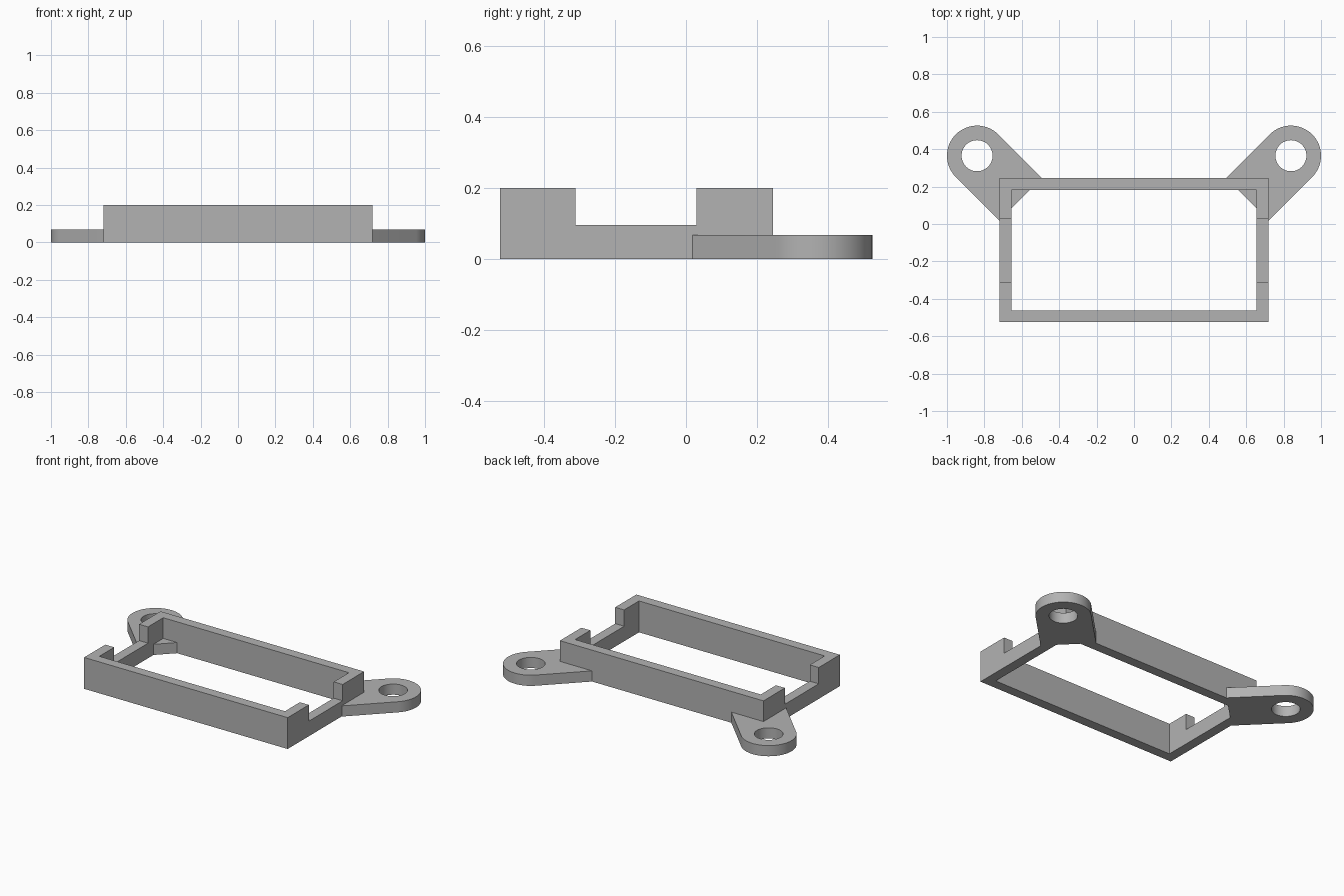
import bpy, bmesh
from math import cos, sin, pi, radians
from mathutils import Vector

if "Cube" in bpy.data.objects:
    bpy.data.objects.remove(bpy.data.objects["Cube"])

grey = bpy.data.materials.new("plain grey")
grey.use_nodes = True
grey.diffuse_color = (0.45, 0.45, 0.45, 1)
grey.node_tree.nodes["Principled BSDF"].inputs["Base Color"].default_value = (0.45, 0.45, 0.45, 1)


def prism(name, points, direction):
    """Solid made by extruding a closed planar outline."""
    bm = bmesh.new()
    face = bm.faces.new([bm.verts.new(p) for p in points])
    new = bmesh.ops.extrude_face_region(bm, geom=[face])["geom"]
    bmesh.ops.translate(bm, vec=direction, verts=[v for v in new if isinstance(v, bmesh.types.BMVert)])
    bmesh.ops.recalc_face_normals(bm, faces=bm.faces[:])
    mesh = bpy.data.meshes.new(name)
    bm.to_mesh(mesh)
    bm.free()
    mesh.materials.append(grey)
    obj = bpy.data.objects.new(name, mesh)
    bpy.context.collection.objects.link(obj)
    return obj


def cut(obj, cutter):
    """Subtract the cutter, then discard it."""
    cutter.hide_render = True
    mod = obj.modifiers.new("opening", "BOOLEAN")
    mod.operation, mod.solver, mod.object = "DIFFERENCE", "EXACT", cutter
    bpy.ops.object.select_all(action="DESELECT")
    bpy.context.view_layer.objects.active = obj
    obj.select_set(True)
    bpy.ops.object.modifier_apply(modifier=mod.name)
    bpy.data.objects.remove(cutter)
    bpy.ops.object.shade_smooth_by_angle(angle=radians(30))


# Rectangular frame: notched side profile run across the width, then hollowed
half, front, back, wall, top = 0.718, -0.525, 0.245, 0.063, 0.2
notch_front, notch_back, notch_z = -0.312, 0.029, 0.096
profile = [(front, 0), (back, 0), (back, top), (notch_back, top), (notch_back, notch_z),
           (notch_front, notch_z), (notch_front, top), (front, top)]
frame = prism("frame", [(-half, y, z) for y, z in profile], (2 * half, 0, 0))
inner = half - wall
opening = [(-inner, front + wall), (inner, front + wall), (inner, back - wall), (-inner, back - wall)]
cut(frame, prism("opening_cutter", [(x, y, -0.1) for x, y in opening], (0, 0, 0.5)))

# Diagonal mounting ears at the back corners, each with a screw hole
radius, hole, reach, thick = 0.161, 0.083, 0.329, 0.068
for side, name in ((1, "left_ear"), (-1, "right_ear")):
    centre = Vector((side * 0.839, 0.365, 0))
    inward = Vector((-side, -1, 0)).normalized() * reach
    start = -pi / 4 if side > 0 else pi / 4
    arc = [centre + radius * Vector((cos(a), sin(a), 0))
           for a in (start + pi * i / 32 for i in range(33))]
    ear = prism(name, arc + [arc[-1] + inward, arc[0] + inward], (0, 0, thick))
    ring = [centre + Vector((hole * cos(a), hole * sin(a), -0.1))
            for a in (2 * pi * i / 48 for i in range(48))]
    cut(ear, prism("hole_cutter", ring, (0, 0, 0.5)))
